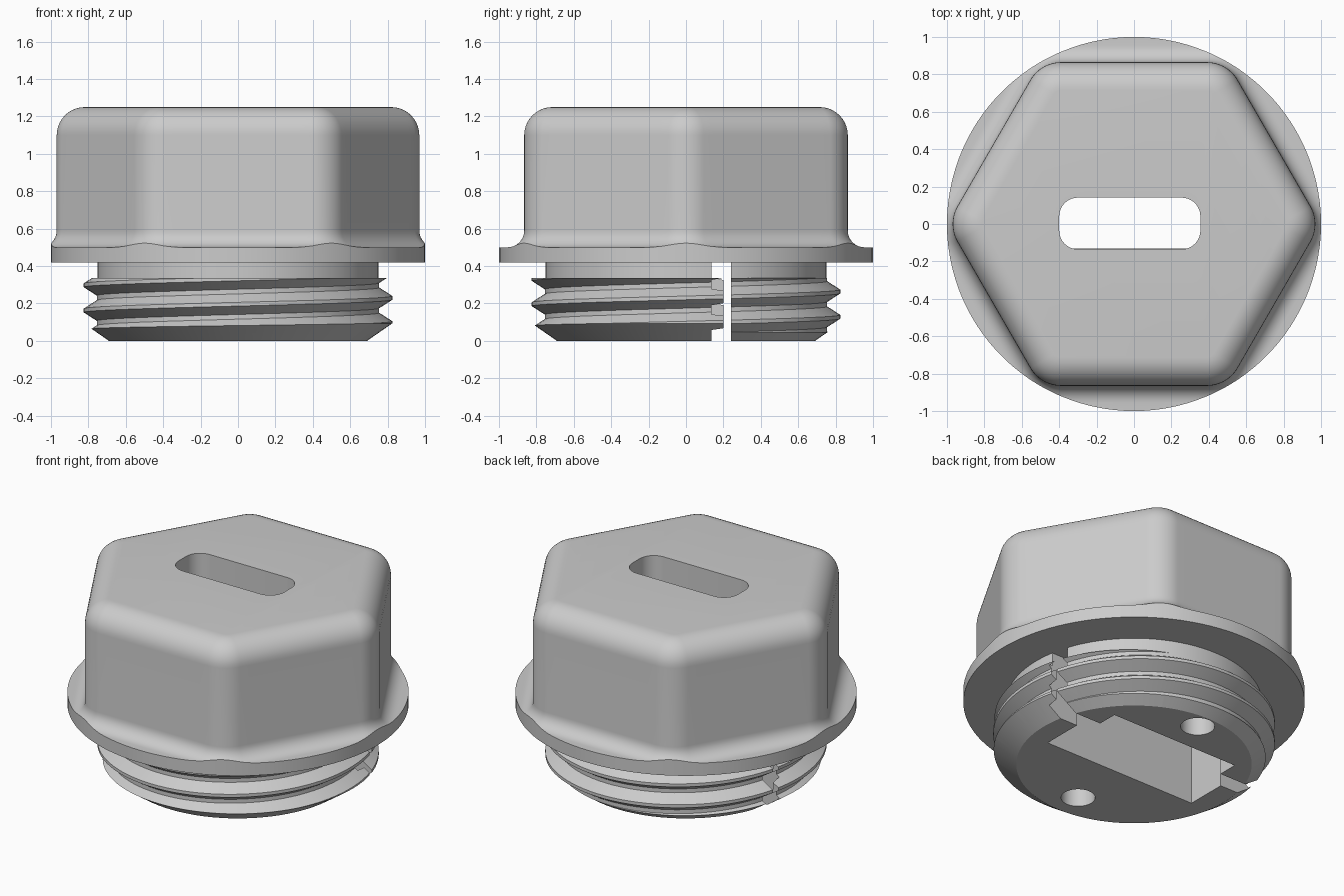
import bpy, bmesh, math
from mathutils import Vector

if "Cube" in bpy.data.objects:
    bpy.data.objects.remove(bpy.data.objects["Cube"], do_unlink=True)

grey = bpy.data.materials.new("plain grey")
grey.use_nodes = True
grey.diffuse_color = (0.6, 0.6, 0.6, 1)
grey.node_tree.nodes["Principled BSDF"].inputs["Base Color"].default_value = (0.6, 0.6, 0.6, 1)


def finish(name, bm):
    bmesh.ops.recalc_face_normals(bm, faces=bm.faces[:])
    mesh = bpy.data.meshes.new(name)
    bm.to_mesh(mesh)
    bm.free()
    mesh.materials.append(grey)
    ob = bpy.data.objects.new(name, mesh)
    bpy.context.collection.objects.link(ob)
    return ob


def loft(bm, rows):
    """Skin closed rings of equal length and cap both ends."""
    rings = [[bm.verts.new(p) for p in row] for row in rows]
    n = len(rings[0])
    for a, b in zip(rings, rings[1:]):
        for i in range(n):
            j = (i + 1) % n
            bm.faces.new((a[i], a[j], b[j], b[i]))
    bm.faces.new(rings[0])
    bm.faces.new(rings[-1])


def prism(name, outline, z0, z1):
    bm = bmesh.new()
    loft(bm, [[(x, y, z) for x, y in outline] for z in (z0, z1)])
    return finish(name, bm)


def circle(x, y, r, n=40):
    return [(x + r * math.cos(2 * math.pi * i / n), y + r * math.sin(2 * math.pi * i / n))
            for i in range(n)]


def rounded_rect(x0, x1, y0, y1, r, n=8):
    pts = []
    centres = [(x1 - r, y1 - r), (x0 + r, y1 - r), (x0 + r, y0 + r), (x1 - r, y0 + r)]
    for q, (cx, cy) in enumerate(centres):
        for i in range(n + 1):
            a = (q + i / n) * math.pi / 2
            pts.append((cx + r * math.cos(a), cy + r * math.sin(a)))
    return pts


def boolean(ob, cutter, operation="DIFFERENCE"):
    mod = ob.modifiers.new("cut", "BOOLEAN")
    mod.object, mod.operation, mod.solver = cutter, operation, "EXACT"
    bpy.context.view_layer.objects.active = ob
    bpy.ops.object.modifier_apply(modifier=mod.name)


# Hexagonal head blending into the round flange
APOTHEM, CORNER, FILLET, ROUND = 0.865, 0.19, 0.09, 0.15
FLANGE_LOW, FLANGE_TOP, TOP = 0.42, 0.5, 1.25


def hex_outline():
    """Points and outward normals round a hexagon with rounded corners."""
    out = []
    corner_dist = (APOTHEM - CORNER) / math.cos(math.pi / 6)
    half = corner_dist / 2
    for k in range(6):
        a = k * math.pi / 3
        c = Vector((math.cos(a), math.sin(a))) * corner_dist
        for i in range(17):
            b = a + (i / 16 - 0.5) * math.pi / 3
            n = Vector((math.cos(b), math.sin(b)))
            out.append((c + n * CORNER, n))
        b = a + math.pi / 6
        n, t = Vector((math.cos(b), math.sin(b))), Vector((-math.sin(b), math.cos(b)))
        for i in range(1, 14):
            out.append((n * APOTHEM + t * half * (2 * i / 14 - 1), n))
    return out


def to_rim(p, n):
    b = p.dot(n)
    return -b + math.sqrt(b * b + 1 - p.dot(p))


def fillet_z(d):
    d = min(d, FILLET)
    return FLANGE_TOP + FILLET - math.sqrt(max(0, FILLET ** 2 - (FILLET - d) ** 2))


outline = hex_outline()
rows = [[(*(p + n * to_rim(p, n)), FLANGE_LOW) for p, n in outline],
        [(*(p + n * to_rim(p, n)), fillet_z(to_rim(p, n))) for p, n in outline]]
for s in range(9):
    d = FILLET * (1 - math.sin(s / 8 * math.pi / 2))
    row = []
    for p, n in outline:
        e = min(d, to_rim(p, n))
        row.append((*(p + n * e), fillet_z(e)))
    rows.append(row)
for s in range(11):
    a = s / 10 * math.pi / 2
    rows.append([(*(p - n * ROUND * (1 - math.cos(a))), TOP - ROUND * (1 - math.sin(a)))
                 for p, n in outline])
bm = bmesh.new()
loft(bm, rows)
# Merge rows that meet where the fillet runs into the rim
bmesh.ops.remove_doubles(bm, verts=bm.verts[:], dist=1e-5)
bmesh.ops.dissolve_degenerate(bm, edges=bm.edges[:], dist=1e-5)
head = finish("hex_head_with_flange", bm)

# Threaded shank: an over-long helical rod closed to a pole at each end
PITCH, SEG, THREAD_TOP = 0.135, 96, 0.335
profile = [(-0.055, 0.755), (-0.01, 0.825), (0.01, 0.825), (0.055, 0.755)]
bm = bmesh.new()
columns = []
for i in range(SEG + 1):
    a = 2 * math.pi * i / SEG
    columns.append([bm.verts.new((r * math.cos(a), r * math.sin(a),
                                  0.23 + PITCH * (i / SEG + k) + dz))
                    for k in range(-4, 4) for dz, r in profile])
for a, b in zip(columns, columns[1:]):
    for j in range(len(a) - 1):
        bm.faces.new((a[j], b[j], b[j + 1], a[j + 1]))
bmesh.ops.remove_doubles(bm, verts=bm.verts[:], dist=1e-4)
rim = [e for e in bm.edges if e.is_boundary]
poles = [bm.verts.new((0, 0, z)) for z in (-1, 1.5)]
for e in rim:
    bm.faces.new((*e.verts, poles[e.verts[0].co.z > 0.2]))
thread = finish("threaded_shank", bm)

# Trim the rod flat, with a lead-in chamfer
bm = bmesh.new()
loft(bm, [[(x, y, z) for x, y in circle(0, 0, 0.69 + 1.44 * z, SEG)] for z in (0, THREAD_TOP)])
envelope = finish("chamfer_envelope", bm)
boolean(thread, envelope, "INTERSECT")

neck = prism("neck", circle(0, 0, 0.75, SEG), 0.3, FLANGE_LOW)

# Openings: pocket with cross groove, pin holes and the slot through the top
right_side = [(0.55, -0.132), (0.55, 0.135), (0.762, 0.135), (0.762, 0.2),
              (1, 0.2), (1, 0.24), (0.46, 0.24), (0.46, 0.37)]
left_side = [(-x, y) for x, y in reversed(right_side)]
pocket = prism("pocket", right_side + left_side, -0.2, 0.45)
pin_holes = [prism("pin_hole", circle(0, y, 0.1), -0.2, 0.6) for y in (-0.51, 0.58)]
slot = prism("top_slot", rounded_rect(-0.4, 0.355, -0.135, 0.141, 0.1), -0.2, 1.5)
for part in (thread, neck):
    for cutter in [pocket] + pin_holes:
        boolean(part, cutter)
for cutter in pin_holes + [slot]:
    boolean(head, cutter)
for cutter in pin_holes + [pocket, slot, envelope]:
    bpy.data.objects.remove(cutter, do_unlink=True)

# Smooth curves, crisp edges
bpy.ops.object.select_all(action="DESELECT")
for part in (head, thread, neck):
    part.select_set(True)
bpy.context.view_layer.objects.active = head
bpy.ops.object.shade_smooth_by_angle(angle=math.radians(25))
